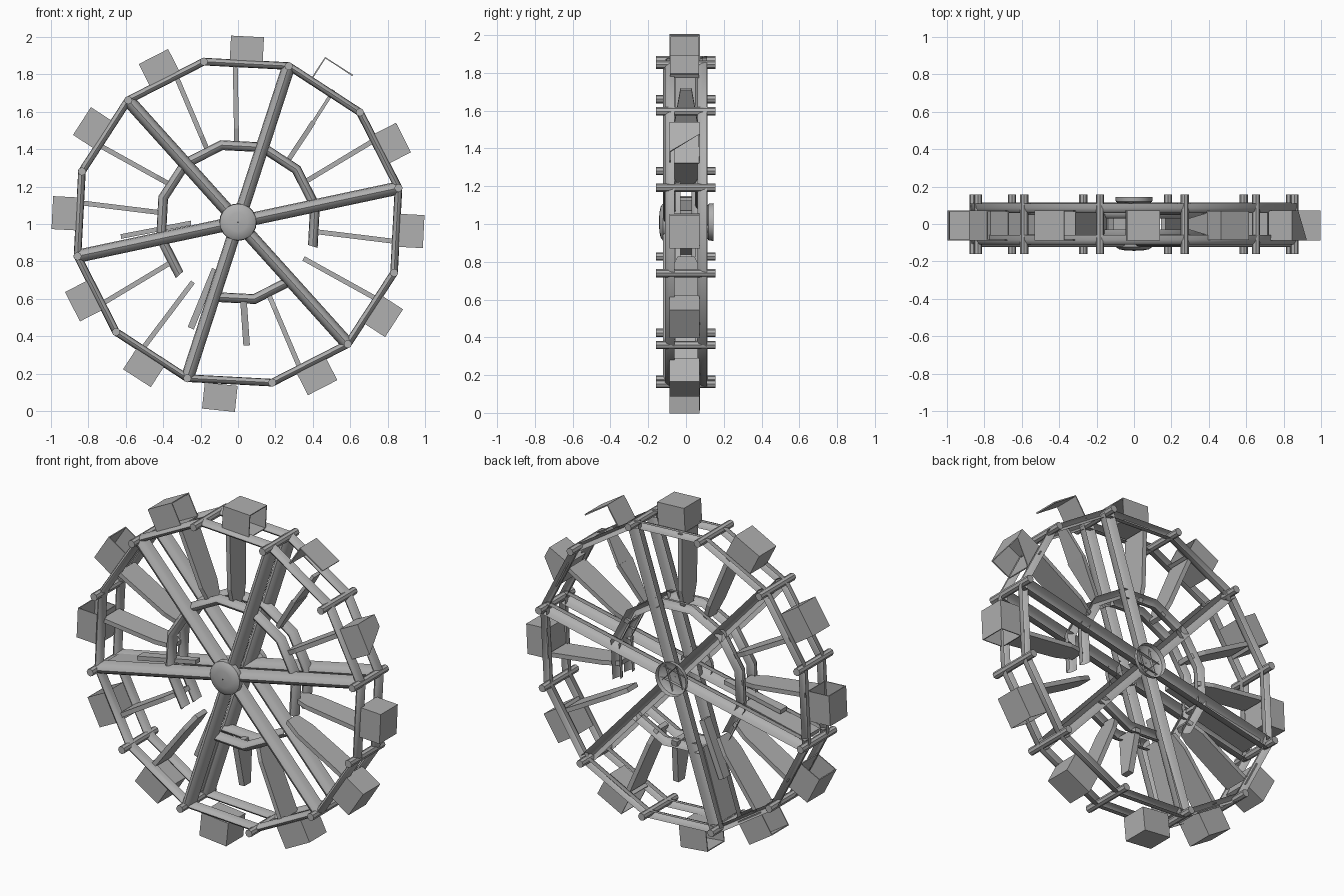
import bpy, bmesh, math
from mathutils import Vector

cube = bpy.data.objects.get("Cube")
if cube:
    bpy.data.objects.remove(cube, do_unlink=True)

CZ = 1.01                     # axle height
START = 12                    # angle of the first rim corner
CORNERS = [START + 30 * k for k in range(12)]

wood = bpy.data.materials.new("weathered grey wood")
wood.use_nodes = True
GREY = (0.43, 0.43, 0.43, 1)
wood.diffuse_color = GREY
wood.node_tree.nodes["Principled BSDF"].inputs["Base Color"].default_value = GREY


def polar(r, angle, y, side=0.0):
    """Point at a radius and angle around the axle, shifted sideways."""
    a = math.radians(angle)
    return Vector((r * math.cos(a) - side * math.sin(a), y,
                   CZ + r * math.sin(a) + side * math.cos(a)))


def loft(bm, sections, round_section=False, caps=False):
    """Bridge a list of cross-sections with quads."""
    rows = [[bm.verts.new(p) for p in s] for s in sections]
    n = len(rows[0])
    for a, b in zip(rows, rows[1:]):
        for i in range(n if round_section else n - 1):
            j = (i + 1) % n
            bm.faces.new((a[i], a[j], b[j], b[i]))
    if caps:
        bm.faces.new(rows[0][::-1])
        bm.faces.new(rows[-1])


def finish(name, bm, smooth=True, thickness=0):
    bmesh.ops.recalc_face_normals(bm, faces=bm.faces)
    mesh = bpy.data.meshes.new(name)
    bm.to_mesh(mesh)
    bm.free()
    obj = bpy.data.objects.new(name, mesh)
    bpy.context.collection.objects.link(obj)
    mesh.materials.append(wood)
    if thickness:
        mod = obj.modifiers.new("thickness", 'SOLIDIFY')
        mod.thickness = thickness
        mod.offset = 0
    if smooth:
        bpy.ops.object.select_all(action='DESELECT')
        obj.select_set(True)
        bpy.context.view_layer.objects.active = obj
        bpy.ops.object.shade_smooth_by_angle(angle=math.radians(40))
    return obj


def channel(width, front, back, steps=6):
    """Half-round profile, open to the back, as (sideways, y) pairs."""
    arc = [math.pi * i / steps for i in range(steps + 1)]
    return [(width * math.cos(t), back - (back - front) * math.sin(t)) for t in arc]


def ring(name, radius, profile, missing=()):
    """Twelve-sided ring of straight mitred beams."""
    bm = bmesh.new()
    for k, a in enumerate(CORNERS):
        if k not in missing:
            loft(bm, [[polar(radius + s, b, y) for s, y in profile] for b in (a, a + 30)])
    bmesh.ops.remove_doubles(bm, verts=bm.verts, dist=0.0005)
    finish(name, bm)


def board(bm, inner, outer, half_in, half_out, thick=0.026, y=0.0):
    """Flat board between two (radius, angle) points, lying across the wheel."""
    sections = []
    for (r, a), h in ((inner, half_in), (outer, half_out)):
        t = thick / 2
        sections.append([polar(r, a, y + v, u) for u, v in ((-t, -h), (t, -h), (t, h), (-t, h))])
    loft(bm, sections, True, True)


# Rims, inner rings and spokes on both sides
for side, y in (("front", -0.085), ("back", 0.085)):
    ring(side + "_rim", 0.876, channel(0.021, y - 0.025, y + 0.025))
    ring(side + "_inner_ring", 0.42, channel(0.027, y * 0.65 - 0.025, y * 0.65 + 0.025), (7, 10))
    bm = bmesh.new()
    for a in CORNERS[:6:2]:
        loft(bm, [[polar(r, a, v, s) for s, v in channel(0.035, y - 0.038, y + 0.03)]
                  for r in (-0.87, 0.87)])
    finish(side + "_spokes", bm)

# Domed hub caps, open to the back
for name, y in (("front_hub", -0.143), ("back_hub", 0.1)):
    bm = bmesh.new()
    profile = [(0.002, 0), (0.05, 0.002), (0.08, 0.008), (0.097, 0.02), (0.1, 0.045)]
    loft(bm, [[polar(r, a, y + d) for a in range(0, 360, 18)] for r, d in profile], True)
    finish(name, bm)

# Rungs joining the rims
bm = bmesh.new()
for a in CORNERS:
    centre = polar(0.876, a, 0)
    loft(bm, [[centre + Vector((0.022 * math.cos(t), y, 0.022 * math.sin(t)))
               for t in (math.pi * i / 4 for i in range(8))] for y in (-0.16, 0.157)], True, True)
finish("rim_rungs", bm)

# Paddles in pairs between the spokes, narrowing towards the middle
bm = bmesh.new()
for k in range(6):
    for a in (31, 53):
        a += 60 * k
        if a in (53, 271):
            continue
        shoulder, tip = (0.5, a), (0.84, a)
        board(bm, (0.4, a), shoulder, 0.045, 0.07)
        board(bm, shoulder, tip, 0.07, 0.075)
# Broken paddles
board(bm, (0.43, 51), (0.67, 53), 0.02, 0.06)
board(bm, (0.67, 53), (0.87, 54), 0.06, 0.03, 0.018)
board(bm, (0.4, 274), (0.66, 274), 0.07, 0.03, 0.035)
finish("paddles", bm, smooth=False)

# Loose planks lying against the lower-left spokes
bm = bmesh.new()
board(bm, (0.25, 181), (0.63, 187), 0.02, 0.03, 0.025, -0.02)
board(bm, (0.28, 244), (0.62, 246), 0.03, 0.03, 0.035, 0.0)
board(bm, (0.42, 190), (0.84, 191), 0.06, 0.07, 0.025)
board(bm, (0.42, 250), (0.84, 251), 0.06, 0.07, 0.025)
finish("loose_planks", bm, smooth=False)

# Buckets outside the rim, open on the clockwise end
for k in range(12):
    a = 27 + 30 * k
    r_in, r_out = 0.855, 0.99
    if k == 8:
        a, r_in, r_out = 264, 0.872, 1.007
    bm = bmesh.new()
    section = ((r_in, -0.085), (r_out, -0.085), (r_out, 0.07), (r_in, 0.07))
    near, far = [[bm.verts.new(polar(r, a, y, s)) for r, y in section] for s in (-0.087, 0.087)]
    bm.faces.new(far)
    for i in range(4):
        if k != 1 or i == 1:       # one bucket has lost its sides
            j = (i + 1) % 4
            bm.faces.new((near[i], near[j], far[j], far[i]))
    if k == 0:                     # torn lip
        near[2].co = near[2].co.lerp(far[2].co, 0.6)
    bmesh.ops.delete(bm, geom=[v for v in bm.verts if not v.link_faces], context='VERTS')
    finish("bucket_%d" % (k + 1), bm, smooth=False, thickness=0.008)
